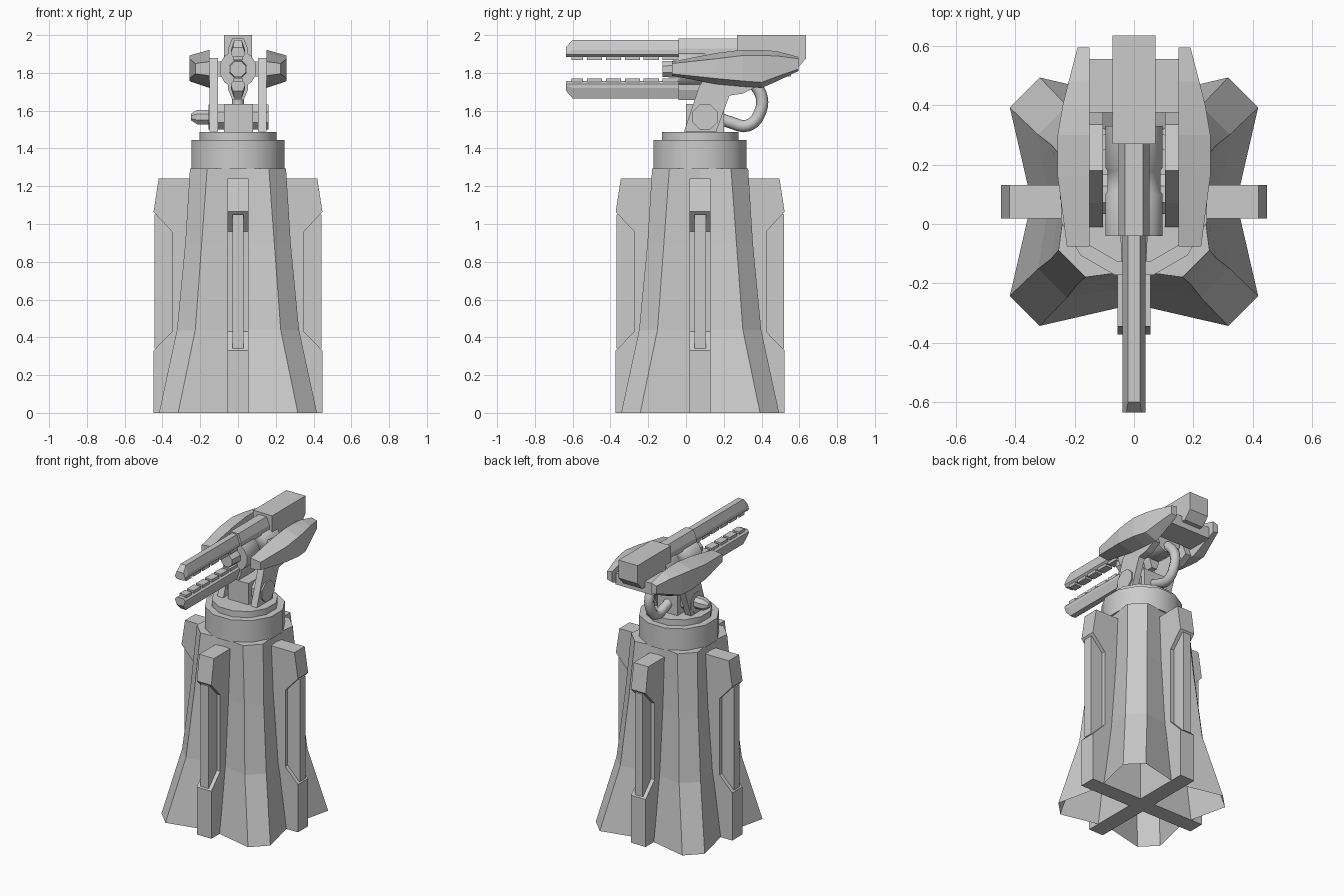
import bpy, bmesh
from math import pi, cos, sin

if "Cube" in bpy.data.objects:
    bpy.data.objects.remove(bpy.data.objects["Cube"])

CY = 0.075   # tower axis
GZ = 1.82    # gun axis height


def loft(name, rings, start=True, end=True):
    """Skin a list of equal-length point rings."""
    bm = bmesh.new()
    vs = [[bm.verts.new(p) for p in r] for r in rings]
    n = len(rings[0])
    for a, b in zip(vs, vs[1:]):
        for i in range(n):
            j = (i + 1) % n
            bm.faces.new((a[i], a[j], b[j], b[i]))
    if start:
        bm.faces.new(vs[0][::-1])
    if end:
        bm.faces.new(vs[-1])
    bmesh.ops.recalc_face_normals(bm, faces=bm.faces)
    me = bpy.data.meshes.new(name)
    bm.to_mesh(me)
    bm.free()
    ob = bpy.data.objects.new(name, me)
    bpy.context.collection.objects.link(ob)
    return ob


def plate(name, prof, x0, x1):
    """Extrude a (y, z) profile along x."""
    return loft(name, [[(x, y, z) for y, z in prof] for x in (x0, x1)])


def box(name, x0, x1, y0, y1, z0, z1):
    return plate(name, [(y0, z0), (y1, z0), (y1, z1), (y0, z1)], x0, x1)


def cyl(name, axis, c, stations, n, smooth=False):
    """Stack of (position, radius) rings along an axis; c = other two coordinates."""
    rings = []
    for p, r in stations:
        ring = []
        for i in range(n):
            t = 2 * pi * (i + 0.5) / n
            u, v = c[0] + r * cos(t), c[1] + r * sin(t)
            ring.append({'x': (p, u, v), 'y': (u, p, v), 'z': (u, v, p)}[axis])
        rings.append(ring)
    ob = loft(name, rings)
    if smooth:
        bpy.context.view_layer.objects.active = ob
        ob.select_set(True)
        bpy.ops.object.shade_smooth_by_angle(angle=0.7)
        ob.select_set(False)
    return ob


# Flared tower: four corner legs joined by shallow notches, open underneath
rings = []
for z, a, b, n in [(0, .418, .317, .345), (.44, .323, .226, .285),
                   (.9, .279, .192, .25), (1.295, .254, .163, .232)]:
    ring = []
    x, y, nx, ny = (b, -a), (a, -b), 0, -n
    pts = [(nx, ny), x, y]
    for _ in range(4):
        ring += [(px, py + CY, z) for px, py in pts]
        pts = [(-py, px) for px, py in pts]
    rings.append(ring)
loft("tower_body", rings, start=False)

# Crossed fins with recessed outer edge and a thin strip in the recess
half = [(.447, 0), (.447, .33), (.35, .43), (.35, .96), (.447, 1.065), (.42, 1.24)]
outline = half + [(-r, z) for r, z in half[::-1]]
strip = [(.3, .33), (.443, .34), (.443, 1.05), (.3, 1.06)]
for name, prof, w in [("fin", outline, .056), ("fin_strip", strip, .03),
                      ("fin_strip", [(-r, z) for r, z in strip], .03)]:
    for turn in (0, 1):
        ob = plate(name, prof, -w, w)
        ob.rotation_euler.z = turn * pi / 2
        ob.location.y = CY

# Collar and turntable
cyl("collar", 'z', (0, CY), [(1.29, .255), (1.445, .255)], 12, True)
cyl("turntable", 'z', (0, CY), [(1.44, .21), (1.487, .21)], 12, True)

# Pivot block, hubs and side bullet
box("pivot_block", -.075, .08, 0, .2, 1.48, 1.635)
cyl("pivot_hub", 'x', (.1, 1.566), [(-.155, .072), (.162, .072)], 8)
cyl("pivot_bullet", 'x', (.1, 1.566), [(-.15, .042), (-.215, .042), (-.25, .018)], 8)

# Arms and side pods, mirrored
arm = [(-.01, 1.49), (.16, 1.49), (.23, 1.68), (.30, 1.69), (.38, 1.73),
       (.335, 1.85), (.18, 1.88), (.07, 1.73)]
pod = [(-.075, 1.785, 1.86, .226, .01), (.16, 1.74, 1.905, .257, .03),
       (.30, 1.727, 1.922, .257, .03), (.40, 1.72, 1.922, .24, .03),
       (.48, 1.755, 1.915, .22, .025), (.595, 1.81, 1.885, .19, .01)]
for s in (-1, 1):
    plate("arm", arm, s * .105, s * .152)
    loft("side_pod", [[(s * .15, y, lo), (s * .15, y, hi), (s * xo, y, hi - d), (s * xo, y, lo + d)]
                      for y, lo, hi, xo, d in pod])
box("pod_crossbeam", -.152, .152, .375, .555, 1.78, 1.86)

# Receiver, muzzle core and rear housing
cyl("receiver", 'y', (0, GZ), [(-.04, .1), (.1, .1), (.11, .092), (.18, .092), (.19, .1), (.33, .1)], 12, True)
cyl("muzzle_core", 'y', (0, GZ), [(-.125, .045), (-.03, .05)], 8)
plate("rear_housing", [(.27, 2.0), (.635, 2.0), (.635, 1.875), (.585, 1.82), (.27, 1.82)], -.073, .073)


def rail_section(y, w, t, lo, mid, hi, s):
    return [(x, y, GZ + s * z) for x, z in
            [(-t, lo), (-w, lo + .015), (-w, mid), (-t, hi), (t, hi), (w, mid), (w, lo + .015), (t, lo)]]


# Twin rails with teeth on the facing sides and sleeves at the root
for s in (-1, 1):
    loft("rail", [rail_section(-.635, .038, .026, .063, .085, .115, s),
                  rail_section(-.6, .038, .02, .063, .1, .155, s),
                  rail_section(.2, .038, .02, .063, .1, .155, s)])
    loft("rail_sleeve", [rail_section(y, .052, .03, .05, .11, .163, s)
                         for y in (-.04, .28 if s > 0 else .14)])
    for i in range(5):
        y = -.524 + .1 * i
        z0, z1 = sorted((GZ + s * .049, GZ + s * .07))
        box("rail_tooth", -.026, .026, y, y + .08, z0, z1)
    z0, z1 = sorted((GZ + s * .049, GZ + s * .07))
    box("rail_tooth", -.026, .026, -.605, -.545, z0, z1)

# Rear cable
cu = bpy.data.curves.new("cable", 'CURVE')
cu.dimensions = '3D'
cu.bevel_depth = .032
cu.bevel_resolution = 2
cu.resolution_u = 4
sp = cu.splines.new('BEZIER')
path = [(.33, 1.77), (.395, 1.69), (.395, 1.6), (.33, 1.522), (.23, 1.54), (.15, 1.57)]
sp.bezier_points.add(len(path) - 1)
for bp, (y, z) in zip(sp.bezier_points, path):
    bp.co = (0, y, z)
    bp.handle_left_type = bp.handle_right_type = 'AUTO'
bpy.context.collection.objects.link(bpy.data.objects.new("cable", cu))
